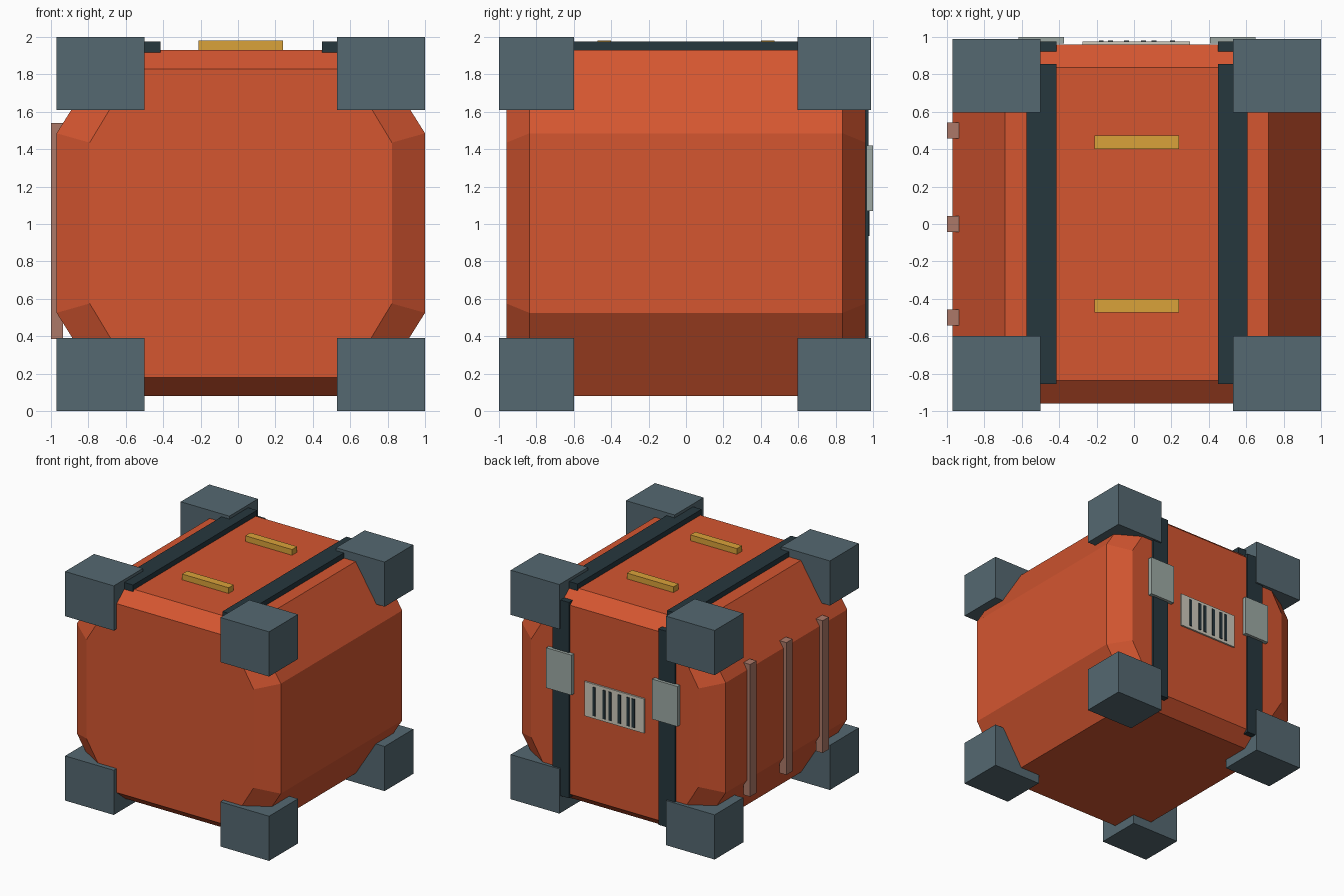
import bpy

cube = bpy.data.objects.get("Cube")
if cube:
    bpy.data.objects.remove(cube, do_unlink=True)


def material(name, rgb):
    mat = bpy.data.materials.new(name)
    mat.use_nodes = True
    colour = (*rgb, 1.0)
    mat.diffuse_color = colour
    mat.node_tree.nodes["Principled BSDF"].inputs["Base Color"].default_value = colour
    return mat


ORANGE = material("orange_red", (0.66, 0.093, 0.03))
SLATE = material("slate_grey", (0.09, 0.14, 0.165))
DARK = material("dark_teal", (0.019, 0.038, 0.048))
GOLD = material("gold", (0.70, 0.36, 0.042))
STEEL = material("pale_steel", (0.342, 0.402, 0.376))
IVORY = material("label_ivory", (0.62, 0.59, 0.50))
COPPER = material("dull_copper", (0.413, 0.191, 0.138))


def add_mesh(name, verts, faces, mat):
    mesh = bpy.data.meshes.new(name)
    mesh.from_pydata(verts, [], faces)
    mesh.materials.append(mat)
    obj = bpy.data.objects.new(name, mesh)
    bpy.context.collection.objects.link(obj)
    return obj


def box(name, xs, ys, zs, mat):
    verts = [(x, y, z) for x in xs for y in ys for z in zs]
    faces = [(0, 1, 3, 2), (4, 6, 7, 5), (0, 4, 5, 1),
             (2, 3, 7, 6), (0, 2, 6, 4), (1, 5, 7, 3)]
    return add_mesh(name, verts, faces, mat)


CX, CZ = 0.015, 1.005


def octagon(y, side_x, side_z, top_x, top_z):
    quarter = [(side_x, side_z), (top_x, top_z)]
    ring = quarter + [(-x, z) for x, z in reversed(quarter)]
    ring += [(-x, -z) for x, z in ring]
    return [(CX + x, y, CZ + z) for x, z in ring]


# Crate body: octagonal rings lofted from front to back
small, large = (0.808, 0.43, 0.57, 0.825), (0.985, 0.48, 0.705, 0.925)
rings = [octagon(-0.96, *small), octagon(-0.838, *large),
         octagon(0.838, *large), octagon(0.96, *small)]
verts = [v for ring in rings for v in ring]
faces = [tuple(reversed(range(8))), tuple(range(24, 32))]
for r in range(3):
    for i in range(8):
        j = (i + 1) % 8
        faces.append((r * 8 + i, r * 8 + j, r * 8 + 8 + j, r * 8 + 8 + i))
body = add_mesh("crate_body", verts, faces, ORANGE)
for poly in body.data.polygons:
    if poly.normal.dot(poly.center - body.data.vertices[0].co.lerp(
            body.data.vertices[28].co, 0.5)) < 0:
        poly.flip()

# Corner blocks
for sx, xs in (("right", (-0.97, -0.5)), ("left", (0.53, 1.0))):
    for sy, ys in (("front", (-1.0, -0.6)), ("back", (0.595, 0.99))):
        for sz, zs in (("lower", (0, 0.39)), ("upper", (1.61, 2.0))):
            box(f"corner_block_{sz}_{sy}_{sx}", xs, ys, zs, SLATE)

# Straps over the top and down the back, each with a clasp
for side, x in (("right", -0.495), ("left", 0.528)):
    xs = (x - 0.08, x + 0.08)
    box(f"top_strap_{side}", xs, (-0.855, 0.855), (1.91, 1.975), DARK)
    box(f"back_strap_{side}", xs, (0.92, 0.975), (0.15, 1.86), DARK)
    box(f"clasp_{side}", (x - 0.122, x + 0.122), (0.965, 1.0), (1.07, 1.42), STEEL)

# Handles on the lid
for side, y in (("front", -0.437), ("back", 0.437)):
    box(f"handle_{side}", (-0.21, 0.24), (y - 0.035, y + 0.035), (1.91, 1.98), GOLD)

# Ribs on the right flank
for side, y in (("front", -0.5), ("middle", 0), ("back", 0.5)):
    box(f"side_rib_{side}", (-1.0, -0.935), (y - 0.043, y + 0.043), (0.385, 1.54), COPPER)

# Label plate with bars on the back
box("label_plate", (-0.275, 0.3), (0.95, 0.975), (0.91, 1.21), IVORY)
for i, x in enumerate((-0.175, -0.125, -0.04, 0.05, 0.107, 0.205)):
    box(f"label_bar_{i + 1}", (x - 0.013, x + 0.013), (0.974, 0.982), (0.935, 1.185), DARK)
